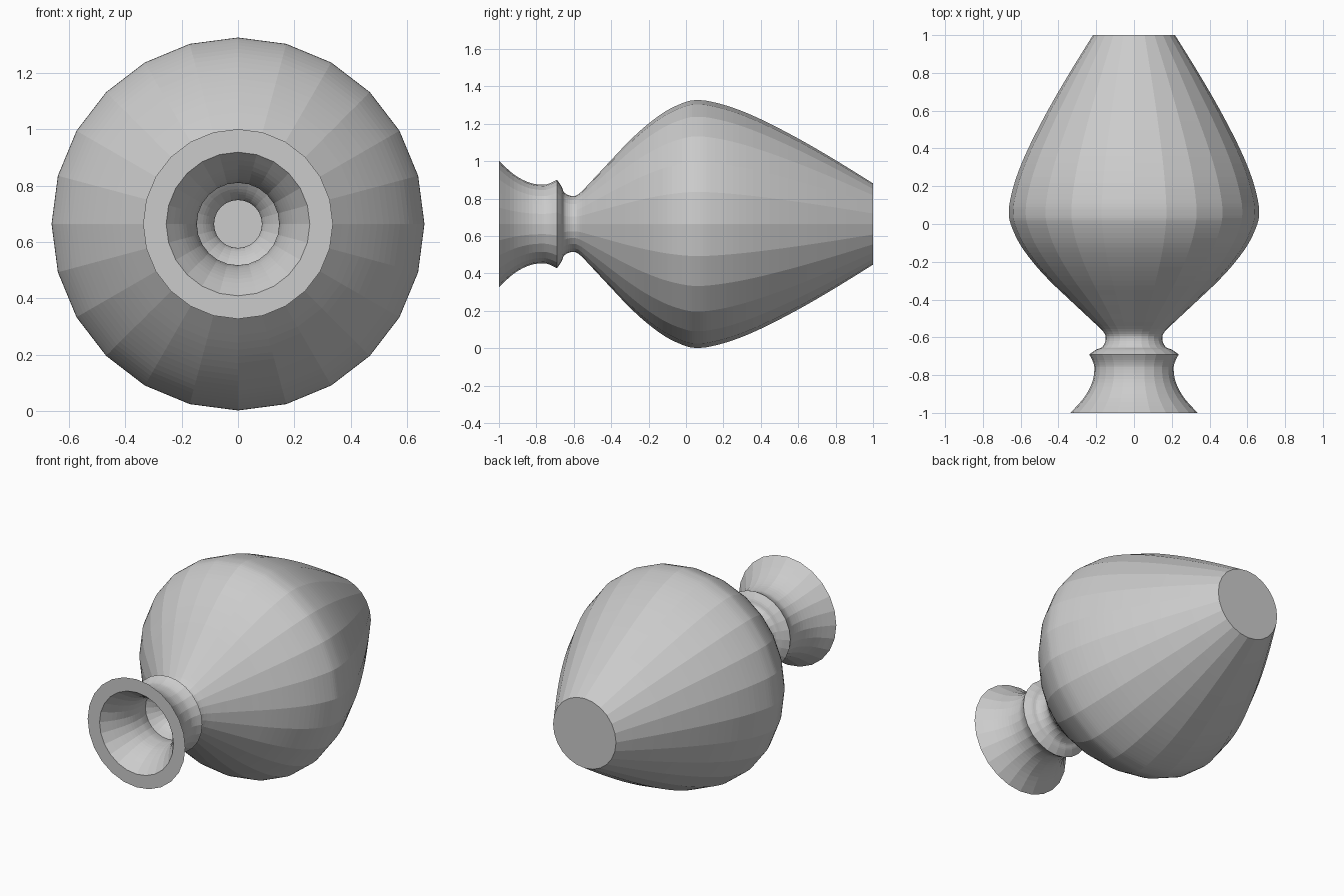
import bpy, bmesh, math

if "Cube" in bpy.data.objects:
    bpy.data.objects.remove(bpy.data.objects["Cube"])

SIDES = 24
AXIS_Z = 0.664


def curve(points, steps=4):
    """Smooth (y, radius) profile through the given points."""
    pts = [points[0]] + points + [points[-1]]
    out = []
    for a, b, c, d in zip(pts, pts[1:], pts[2:], pts[3:]):
        for s in range(steps):
            t = s / steps
            out.append(tuple(0.5 * (2 * q + (r - p) * t + (2 * p - 5 * q + 4 * r - u) * t * t
                                    + (3 * q - p - 3 * r + u) * t ** 3)
                             for p, q, r, u in zip(a, b, c, d)))
    return out + [points[-1]]


# Outer wall: flared mouth up to the sharp collar, then neck and body
mouth = [(-1, .337), (-.92, .265), (-.84, .222), (-.77, .21), (-.73, .217), (-.69, .237)]
body = [(-.69, .237), (-.665, .20), (-.65, .167), (-.61, .150), (-.57, .163), (-.5, .235),
        (-.4, .342), (-.3, .447), (-.2, .537), (-.1, .608), (0, .653), (.06, .662),
        (.13, .655), (.25, .622), (.4, .56), (.6, .457), (.8, .341), (1, .217)]
# Inner wall, about 0.08 inside the outer one
mouth_in = [(-1, .255), (-.92, .195), (-.84, .158), (-.77, .147), (-.73, .148), (-.69, .156)]
body_in = [(-.69, .156), (-.655, .115), (-.61, .087), (-.56, .092), (-.5, .132),
           (-.4, .235), (-.3, .345), (-.2, .442), (-.1, .522), (0, .572), (.06, .581),
           (.13, .575), (.25, .542), (.4, .478), (.6, .374), (.8, .256), (.92, .18)]

outer = curve(mouth)[:-1] + curve(body)
inner = curve(mouth_in)[:-1] + curve(body_in)
profile = outer[::-1] + inner          # base -> rim -> inside floor

# Spin the profile about the y direction
bm = bmesh.new()
rings = []
for y, r in profile:
    rings.append([bm.verts.new((r * math.sin(i * math.tau / SIDES), y,
                                AXIS_Z + r * math.cos(i * math.tau / SIDES)))
                  for i in range(SIDES)])
for a, b in zip(rings, rings[1:]):
    for i in range(SIDES):
        j = (i + 1) % SIDES
        bm.faces.new((a[i], a[j], b[j], b[i]))
bm.faces.new(rings[0])                 # flat base
bm.faces.new(rings[-1])                # inside floor
bmesh.ops.recalc_face_normals(bm, faces=bm.faces[:])

mesh = bpy.data.meshes.new("vase")
bm.to_mesh(mesh)
bm.free()
bpy.context.collection.objects.link(bpy.data.objects.new("vase", mesh))
